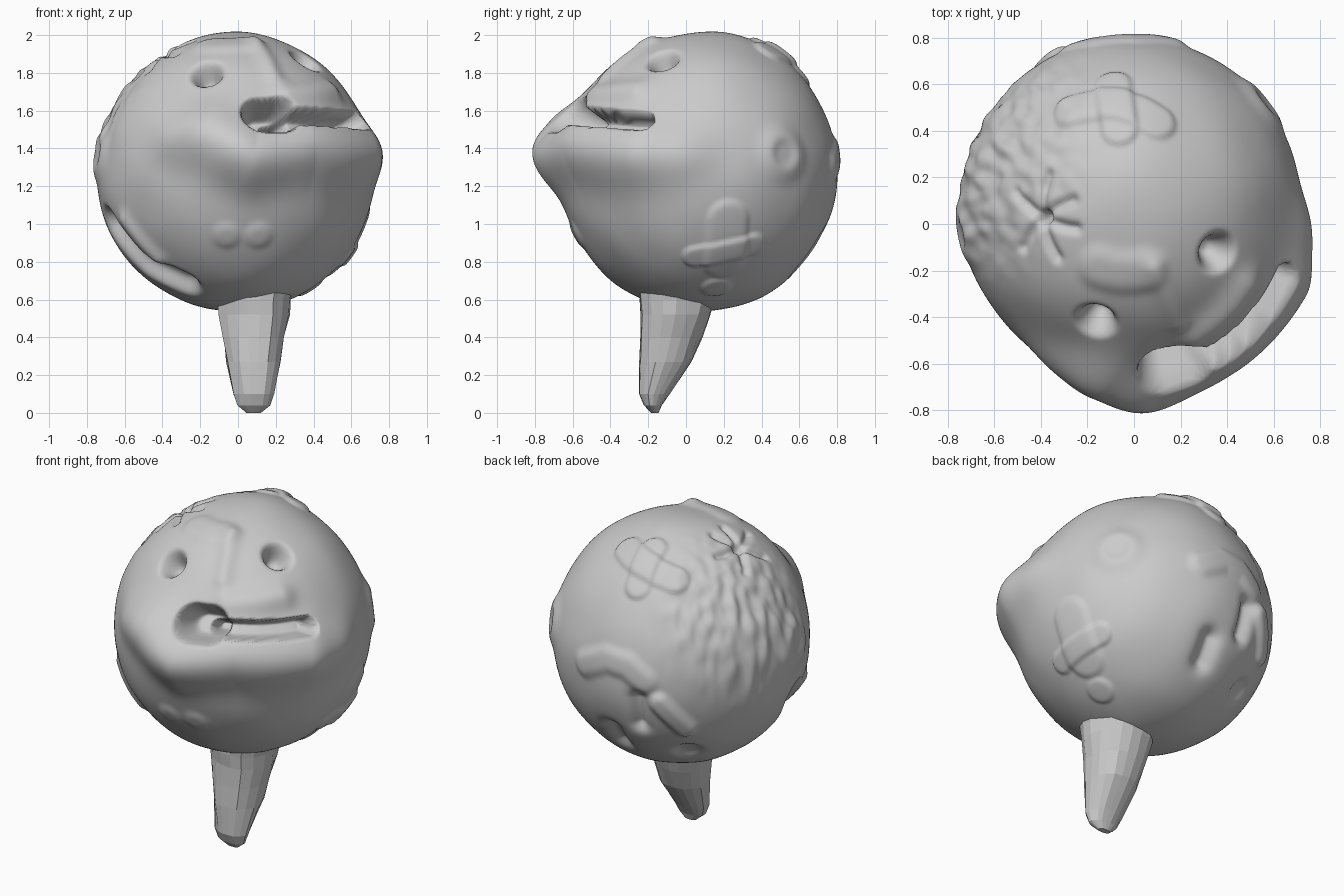
import bpy, bmesh, math, random
from mathutils import Vector, noise

if "Cube" in bpy.data.objects:
    bpy.data.objects.remove(bpy.data.objects["Cube"])

random.seed(4)
CENTRE, R = Vector((-0.015, 0.068, 1.27)), 0.733
FACE = -67      # compass angle the face looks along; stroke angles start here
SOFT, ROUND, PLATEAU = 2, 4, 10    # edge sharpness of a stroke
strokes = []

grey = bpy.data.materials.new("clay grey")
grey.diffuse_color = (0.6, 0.6, 0.6, 1)
grey.use_nodes = True
grey.node_tree.nodes["Principled BSDF"].inputs["Base Color"].default_value = grey.diffuse_color


def ball(a, e):
    """Point on the ball from side angle and elevation in degrees."""
    a, e = math.radians(a + FACE), math.radians(e)
    return Vector((math.cos(a) * math.cos(e), math.sin(a) * math.cos(e), math.sin(e))) * R


def stroke(width, lift, edge, *corners):
    """Raise or sink the clay along a path that follows the ball."""
    pts = [ball(*corners[0])]
    for (a0, e0), (a1, e1) in zip(corners, corners[1:]):
        for t in (.25, .5, .75, 1):
            pts.append(ball(a0 + (a1 - a0) * t, e0 + (e1 - e0) * t))
    mid = sum(pts, Vector()) / len(pts)
    reach = max((p - mid).length for p in pts) + 2.6 * width
    strokes.append((pts, width, lift, edge, mid, reach))


def distance(p, pts):
    best = (p - pts[0]).length
    for a, b in zip(pts, pts[1:]):
        ab = b - a
        t = max(0, min(1, (p - a).dot(ab) / ab.length_squared))
        best = min(best, (p - a - ab * t).length)
    return best


# Jaw with fuller front and cheek ends, upper lip, nose, brow and chin
stroke(.17, .115, SOFT, (-33, 15), (-16, 6), (8, 11), (40, 8))
stroke(.15, .04, SOFT, (-20, 8))
stroke(.13, .035, SOFT, (-50, 14))
stroke(.15, .045, SOFT, (60, 8))
stroke(.08, .04, SOFT, (4, 34), (33, 36))
stroke(.05, .022, SOFT, (0, 68), (0, 44))
stroke(.09, .018, ROUND, (-50, 67), (-12, 68))
for a in (-27, -12):
    stroke(.07, .012, ROUND, (a, -27))
# Mouth: round opening and long slit
stroke(.1, -.22, PLATEAU, (-11, 24), (-4, 24))
stroke(.05, -.17, PLATEAU, (-4, 23), (43, 21))
# Eye sockets and ears on both sides of the face
for side, eye_height in ((-1, 46), (1, 55)):
    stroke(.072, -.125, ROUND, (side * 40, eye_height))
    stroke(.14, .025, ROUND, (side * 105, 8))
    stroke(.07, -.015, ROUND, (side * 105, 8))
# Gash and its rim at the lower left
stroke(.085, -.075, ROUND, (-98, -22), (-86, -41), (-62, -53))
stroke(.05, .025, SOFT, (-80, -20), (-68, -38))
# Hooked ridge and dents on the back
stroke(.075, .02, ROUND, (144, 3), (156, 9), (167, 8), (175, 2))
stroke(.06, .03, ROUND, (182, -8), (194, -22))
stroke(.05, -.05, SOFT, (172, -8), (172, -22))
stroke(.06, -.05, SOFT, (154, -30), (154, -41))
stroke(.08, -.03, ROUND, (196, -41))
# Padded crown with a crossed plaster
stroke(.3, .025, SOFT, (165, 70), (165, 58))
stroke(.075, .018, PLATEAU, (165, 63), (165, 44))
stroke(.08, .018, PLATEAU, (140, 59), (188, 49))
# Crossed plaster on the right side
stroke(.11, .015, PLATEAU, (80, -20), (81, -40))
stroke(.065, .015, PLATEAU, (65, -37), (94, -31))
stroke(.08, .012, PLATEAU, (80, -56))
# Star scar: creases spreading from one point
for k in range(6):
    t = math.tau * k / 6
    stroke(.022, -.025, SOFT, (253, 59), (253 + 28 * math.cos(t), 59 + 13 * math.sin(t)))
rough_spot = ball(225, 28)


def height(p):
    total = 0
    for pts, width, lift, edge, mid, reach in strokes:
        if (p - mid).length < reach:
            total += lift * math.exp(-(distance(p, pts) / width) ** edge)
    # matted rough patch, streaked downwards
    m = math.exp(-((p - rough_spot).length / .45) ** 4)
    if m > .01:
        total += m * .02 * noise.noise(Vector((p.x * 16, p.y * 16, p.z * 6)))
    return total + .006 * noise.noise(p * 4)


def finish(name, bm, smooth):
    me = bpy.data.meshes.new(name)
    bm.to_mesh(me)
    bm.free()
    me.materials.append(grey)
    me.polygons.foreach_set("use_smooth", [smooth] * len(me.polygons))
    ob = bpy.data.objects.new(name, me)
    bpy.context.collection.objects.link(ob)


# Head: dense ball pushed in and out along its radius
bm = bmesh.new()
bmesh.ops.create_icosphere(bm, subdivisions=7, radius=R)
for v in bm.verts:
    v.co = CENTRE + v.co.normalized() * (R + height(v.co))
finish("head", bm, True)

# Neck: creased, tapering stump with flat facets (height, y, half widths)
rings = [(.66, -.04, .215, .22), (.6, -.05, .2, .21), (.52, -.055, .195, .195),
         (.4, -.08, .17, .17), (.27, -.11, .15, .15), (.1, -.17, .11, .085),
         (.04, -.175, .09, .05), (0, -.165, .04, .02)]
SIDES = 18
fold = [random.uniform(.93, 1.05) for _ in range(SIDES)]
bm = bmesh.new()
loops = []
for z, y, rx, ry in rings:
    loop = []
    for i in range(SIDES):
        a = math.tau * i / SIDES
        f = fold[i] * random.uniform(.96, 1.03)
        loop.append(bm.verts.new((.083 + rx * f * math.cos(a), y + ry * f * math.sin(a), z)))
    loops.append(loop)
for up, low in zip(loops, loops[1:]):
    for i in range(SIDES):
        j = (i + 1) % SIDES
        bm.faces.new((up[i], low[i], low[j], up[j]))
bm.faces.new(loops[0])
bm.faces.new(loops[-1][::-1])
bmesh.ops.recalc_face_normals(bm, faces=bm.faces)
finish("neck", bm, False)
